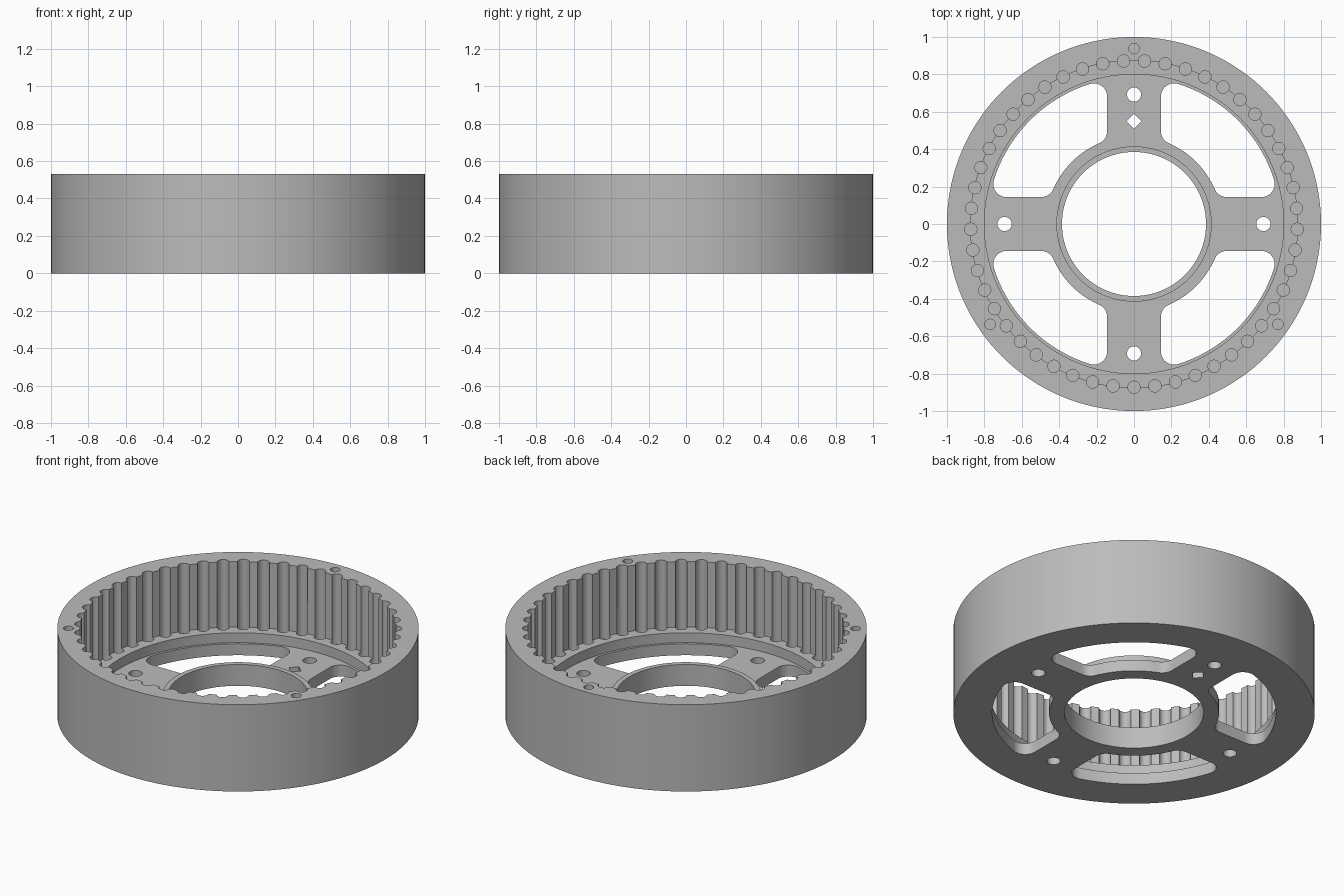
import bpy, bmesh, math
from math import cos, sin, pi, sqrt, atan2, radians

if "Cube" in bpy.data.objects:
    bpy.data.objects.remove(bpy.data.objects["Cube"])

HEIGHT, LEDGE, FLOOR = 0.53, 0.13, 0.07
PINS = 49


def arc(cx, cy, r, a0, a1, n):
    return [(cx + r * cos(a0 + (a1 - a0) * i / n),
             cy + r * sin(a0 + (a1 - a0) * i / n)) for i in range(n + 1)]


def prism(bm, outline, z0, z1):
    """Extrude a counter-clockwise outline into a closed solid."""
    low = [bm.verts.new((x, y, z0)) for x, y in outline]
    high = [bm.verts.new((x, y, z1)) for x, y in outline]
    bm.faces.new(low[::-1])
    bm.faces.new(high)
    for i in range(len(low)):
        j = (i + 1) % len(low)
        bm.faces.new((low[i], low[j], high[j], high[i]))


def cylinder(bm, radius, angle, r, z0, z1, n=20):
    c = (radius * cos(angle), radius * sin(angle))
    prism(bm, arc(*c, r, 0, 2 * pi, n)[:-1], z0, z1)


def lathe(bm, profile, n=144):
    """Revolve a closed section into a ring."""
    rings = [[bm.verts.new((r * cos(2 * pi * i / n), r * sin(2 * pi * i / n), z))
              for r, z in profile] for i in range(n)]
    for i in range(n):
        a, b = rings[i], rings[(i + 1) % n]
        for k in range(len(profile)):
            m = (k + 1) % len(profile)
            bm.faces.new((a[k], b[k], b[m], a[m]))


def make_object(name, bm):
    bmesh.ops.recalc_face_normals(bm, faces=bm.faces)
    mesh = bpy.data.meshes.new(name)
    bm.to_mesh(mesh)
    bm.free()
    ob = bpy.data.objects.new(name, mesh)
    bpy.context.collection.objects.link(ob)
    return ob


def pocket_outline(half_width=0.144, hub=0.47, rim=0.785, f=0.07):
    """Rounded window between two spokes, mirrored about the diagonal."""
    x = half_width + f
    y_out = sqrt((rim - f) ** 2 - x * x)
    y_in = sqrt((hub + f) ** 2 - x * x)
    a_out, a_in = atan2(y_out, x), atan2(y_in, x)
    half = arc(0, 0, rim, pi / 4, a_out, 16)
    half += arc(x, y_out, f, a_out, pi, 10)[1:]
    half += arc(x, y_in, f, pi, pi + a_in, 8)
    half += arc(0, 0, hub, a_in, pi / 4, 10)[1:]
    return half + [(y, x) for x, y in half[-2:0:-1]]


# Grey material
grey = bpy.data.materials.new("plain grey")
grey.use_nodes = True
colour = (0.5, 0.5, 0.5, 1)
grey.diffuse_color = colour
grey.node_tree.nodes["Principled BSDF"].inputs["Base Color"].default_value = colour

# Housing: outer wall, ledge, recessed floor and raised hub lip
bm = bmesh.new()
lathe(bm, [(0.385, 0), (1, 0), (1, HEIGHT), (0.875, HEIGHT), (0.875, LEDGE),
           (0.8, LEDGE), (0.8, FLOOR), (0.415, FLOOR), (0.415, LEDGE), (0.385, LEDGE)])
housing = make_object("ring_housing", bm)
housing.data.materials.append(grey)

# Cutters
bm = bmesh.new()
for i in range(PINS):  # pin grooves, sunk slightly into the ledge
    cylinder(bm, 0.873, -pi / 2 + 2 * pi * i / PINS, 0.033, LEDGE - 0.03, 0.7)
for k in (7.5, 24.5, 41.5):  # blind screw holes between grooves
    cylinder(bm, 0.938, -pi / 2 + 2 * pi * k / PINS, 0.028, 0.25, 0.7)
window = pocket_outline()
for q in range(4):  # spoke holes and windows
    a = q * pi / 2
    cylinder(bm, 0.692, a, 0.038, -0.1, 0.2, 28)
    prism(bm, [(x * cos(a) - y * sin(a), x * sin(a) + y * cos(a))
               for x, y in window], -0.1, 0.2)
# Diamond key hole in the back spoke
cylinder(bm, 0.55, pi / 2, 0.04, -0.1, 0.2, 4)
cutter = make_object("cutter", bm)
cutter.hide_render = True

cut = housing.modifiers.new("cuts", 'BOOLEAN')
cut.operation, cut.solver, cut.object = 'DIFFERENCE', 'EXACT', cutter
bpy.ops.object.select_all(action='DESELECT')
bpy.context.view_layer.objects.active = housing
housing.select_set(True)
bpy.ops.object.modifier_apply(modifier=cut.name)
bpy.data.objects.remove(cutter)
bpy.ops.object.shade_smooth_by_angle(angle=radians(30))
